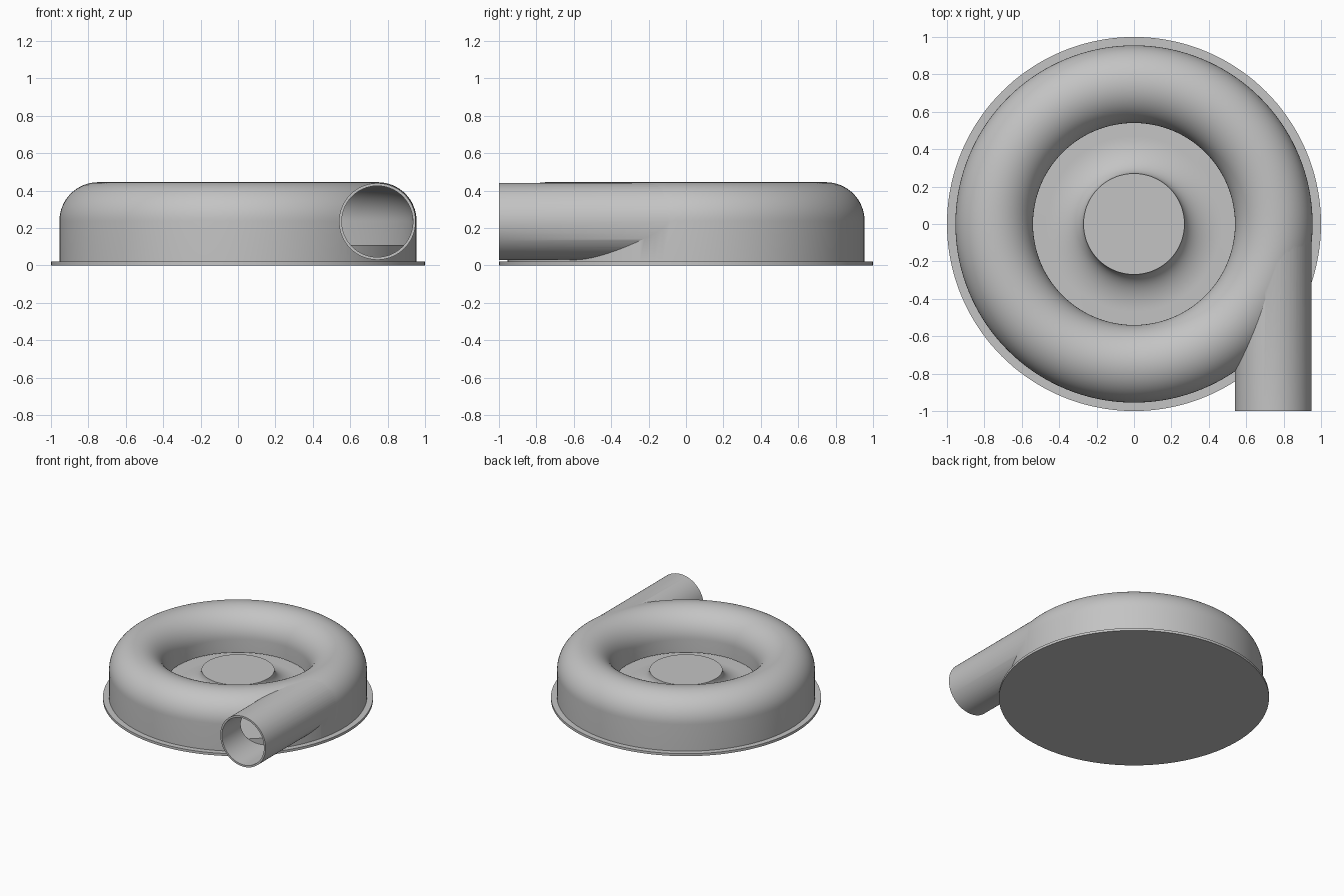
import bpy, bmesh, math

cube = bpy.data.objects.get("Cube")
if cube:
    bpy.data.objects.remove(cube, do_unlink=True)

grey = bpy.data.materials.new("plain grey")
grey.use_nodes = True
COLOUR = (0.55, 0.55, 0.55, 1)
grey.diffuse_color = COLOUR
for node in grey.node_tree.nodes:
    if node.type == 'BSDF_PRINCIPLED':
        node.inputs["Base Color"].default_value = COLOUR


def revolve(name, profile, segments=144):
    """Spin a closed (radius, z) outline around the z axis."""
    bm = bmesh.new()
    rings = []
    for i in range(segments):
        a = math.tau * i / segments
        rings.append([bm.verts.new((r * math.cos(a), r * math.sin(a), z))
                      for r, z in profile])
    n = len(profile)
    for i in range(segments):
        here, there = rings[i], rings[(i + 1) % segments]
        for j in range(n):
            k = (j + 1) % n
            if profile[j][0] or profile[k][0]:
                bm.faces.new((here[j], there[j], there[k], here[k]))
    bmesh.ops.remove_doubles(bm, verts=bm.verts, dist=1e-5)
    bmesh.ops.recalc_face_normals(bm, faces=bm.faces)
    mesh = bpy.data.meshes.new(name)
    bm.to_mesh(mesh)
    bm.free()
    ob = bpy.data.objects.new(name, mesh)
    bpy.context.collection.objects.link(ob)
    mesh.materials.append(grey)
    return ob


def tube(name, radius, y0, y1):
    """Solid cylinder along y at the outlet axis."""
    bpy.ops.mesh.primitive_cylinder_add(
        vertices=96, radius=radius, depth=y1 - y0,
        location=(0.745, (y0 + y1) / 2, 0.235), rotation=(math.pi / 2, 0, 0))
    ob = bpy.context.object
    ob.name = name
    ob.data.materials.append(grey)
    return ob


def activate(ob):
    bpy.ops.object.select_all(action='DESELECT')
    ob.select_set(True)
    bpy.context.view_layer.objects.active = ob


def combine(ob, other, operation):
    activate(ob)
    mod = ob.modifiers.new("combine", 'BOOLEAN')
    mod.operation = operation
    mod.solver = 'EXACT'
    mod.object = other
    bpy.ops.object.modifier_apply(modifier=mod.name)
    bpy.data.objects.remove(other, do_unlink=True)


def arch(radius, steps=32):
    """Half circle over the volute centre, from outside to inside."""
    return [(0.7475 + radius * math.cos(math.pi * i / steps),
             0.2375 + radius * math.sin(math.pi * i / steps))
            for i in range(steps + 1)]


# Round base plate
base = revolve("base_plate", [(0, 0), (1, 0), (1, 0.02), (0, 0.02)])

# Hollow ring housing with its tangential outlet pipe
housing = revolve("volute_housing", [(0.955, 0.015)] + arch(0.2075) + [(0.54, 0.13)])
combine(housing, tube("outlet_pipe", 0.205, -1, -0.02), 'UNION')
cavity = revolve("cavity_cutter", [(0.94, -0.05)] + arch(0.1925) + [(0.555, -0.05)])
combine(housing, cavity, 'DIFFERENCE')
combine(housing, tube("bore_cutter", 0.19, -1.1, -0.1), 'DIFFERENCE')

# Flared hub on a raised disc
flare = []
for i in range(17):
    a = math.pi / 2 * i / 16
    flare.append((0.47 - 0.2 * math.cos(a), 0.24 - 0.13 * math.sin(a)))
hub = revolve("impeller_hub", [(0, 0.24)] + flare
              + [(0.935, 0.11), (0.935, 0.015), (0, 0.015)])

for ob in (base, housing, hub):
    activate(ob)
    bpy.ops.object.shade_smooth_by_angle(angle=math.radians(30))
